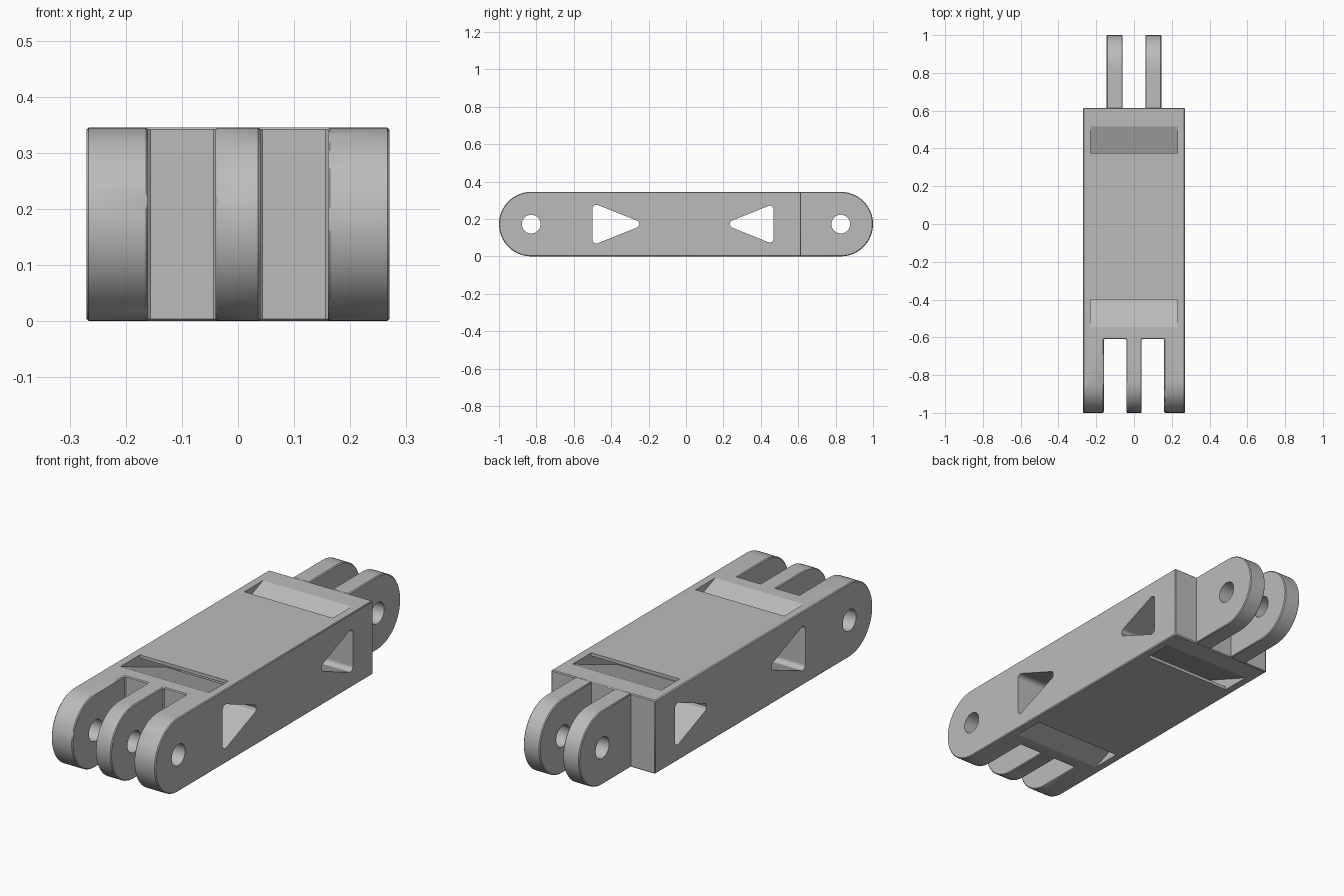
import bpy
import bmesh
import math
from mathutils import Vector

cube = bpy.data.objects.get("Cube")
if cube:
    bpy.data.objects.remove(cube, do_unlink=True)

HEIGHT = 0.345
MID = HEIGHT / 2
PIN_Y = 1 - MID

grey = bpy.data.materials.new("plain grey")
grey.use_nodes = True
grey.diffuse_color = (0.5, 0.5, 0.5, 1)
grey.node_tree.nodes["Principled BSDF"].inputs["Base Color"].default_value = (0.5, 0.5, 0.5, 1)


def extrude_x(name, profile, x0, x1):
    """Solid made by sweeping a (y, z) outline from x0 to x1."""
    bm = bmesh.new()
    face = bm.faces.new([bm.verts.new((x0, y, z)) for y, z in profile])
    swept = bmesh.ops.extrude_face_region(bm, geom=[face])["geom"]
    verts = [v for v in swept if isinstance(v, bmesh.types.BMVert)]
    bmesh.ops.translate(bm, verts=verts, vec=(x1 - x0, 0, 0))
    bmesh.ops.recalc_face_normals(bm, faces=bm.faces)
    mesh = bpy.data.meshes.new(name)
    bm.to_mesh(mesh)
    bm.free()
    mesh.materials.append(grey)
    obj = bpy.data.objects.new(name, mesh)
    bpy.context.collection.objects.link(obj)
    return obj


def arc(y, z, r, start, end, steps):
    return [(y + r * math.cos(start + (end - start) * i / steps),
             z + r * math.sin(start + (end - start) * i / steps)) for i in range(steps + 1)]


def tongue(base_y, side):
    """Flat at base_y, half-round at the end on the given side (+1 or -1)."""
    tip = arc(side * PIN_Y, MID, MID, -math.pi / 2, math.pi / 2, 32)
    if side < 0:
        tip = [(2 * -PIN_Y - y, z) for y, z in tip]
    return tip + [(base_y, HEIGHT), (base_y, 0)]


def rounded(corners, r, steps=6):
    """Outline with every corner replaced by an arc of radius r."""
    out = []
    for i, c in enumerate(corners):
        c = Vector(c)
        a = (Vector(corners[i - 1]) - c).normalized()
        b = (Vector(corners[(i + 1) % len(corners)]) - c).normalized()
        half = a.angle(b) / 2
        centre = c + (a + b).normalized() * r / math.sin(half)
        p = c + a * r / math.tan(half) - centre
        q = c + b * r / math.tan(half) - centre
        for k in range(steps + 1):
            d = p.lerp(q, k / steps).normalized() * r
            out.append(tuple(centre + d))
    return out


def cut(obj, cutter):
    cutter.hide_render = True
    cutter.hide_viewport = True
    mod = obj.modifiers.new(cutter.name, "BOOLEAN")
    mod.operation = "DIFFERENCE"
    mod.solver = "EXACT"
    mod.object = cutter


def soften(obj):
    mod = obj.modifiers.new("edge_chamfer", "BEVEL")
    mod.width = 0.004
    mod.segments = 1
    mod.limit_method = "ANGLE"
    mod.angle_limit = math.radians(50)


# Main body with two slots between three front lugs
body = extrude_x("link_body", tongue(0.615, -1), -0.27, 0.27)
for side, label in ((-1, "right"), (1, "left")):
    x0, x1 = sorted((side * 0.04, side * 0.16))
    slot = [(-1.1, -0.1), (-0.61, -0.1), (-0.61, 0.5), (-1.1, 0.5)]
    cut(body, extrude_x(label + "_slot_cutter", slot, x0, x1))
soften(body)

# Pair of rear lugs
parts = [body]
for side, label in ((-1, "right"), (1, "left")):
    x0, x1 = sorted((side * 0.06, side * 0.145))
    lug = extrude_x(label + "_rear_lug", tongue(0.61, 1), x0, x1)
    soften(lug)
    parts.append(lug)

# Pin holes
for y, label, owners in ((-PIN_Y, "front", [body]), (PIN_Y, "rear", parts[1:])):
    hole = extrude_x(label + "_pin_cutter", arc(y, MID, 0.05, 0, math.tau, 32)[:-1], -0.4, 0.4)
    for owner in owners:
        cut(owner, hole)

# Triangular windows through the sides, and sloping strap channels around them
for label, side, base, apex, half, outer, inner in (
        ("front", -1, 0.5, 0.215, 0.113, 0.545, 0.40),
        ("rear", 1, 0.468, 0.2, 0.108, 0.515, 0.375)):
    tri = [(side * base, MID - half), (side * base, MID + half), (side * apex, MID)]
    cut(body, extrude_x(label + "_window_cutter", rounded(tri, 0.02), -0.4, 0.4))
    ramp, lip, over = 0.345, 0.015, 0.05
    drop = ramp * 0.39
    upper = [(outer + over / 0.39, HEIGHT + over), (outer - ramp, HEIGHT - drop)]
    lower = [(y, HEIGHT - z) for y, z in reversed(upper)]
    under = [(inner, -over), (inner, lip), (inner - 0.3, lip + 0.117)]
    back = [(y, HEIGHT - z) for y, z in reversed(under)]
    # start the ramp exactly at the surface, then rise straight out
    upper[0] = (outer, HEIGHT)
    lower[-1] = (outer, 0)
    outline = [(outer, HEIGHT + over)] + upper + lower + [(outer, -over)] + under + back
    channel = [(side * y, z) for y, z in outline]
    cut(body, extrude_x(label + "_channel_cutter", channel, -0.23, 0.23))

# Smooth round ends, crisp edges
for obj in parts:
    bpy.ops.object.select_all(action="DESELECT")
    obj.select_set(True)
    bpy.context.view_layer.objects.active = obj
    bpy.ops.object.shade_smooth_by_angle(angle=math.radians(30))
